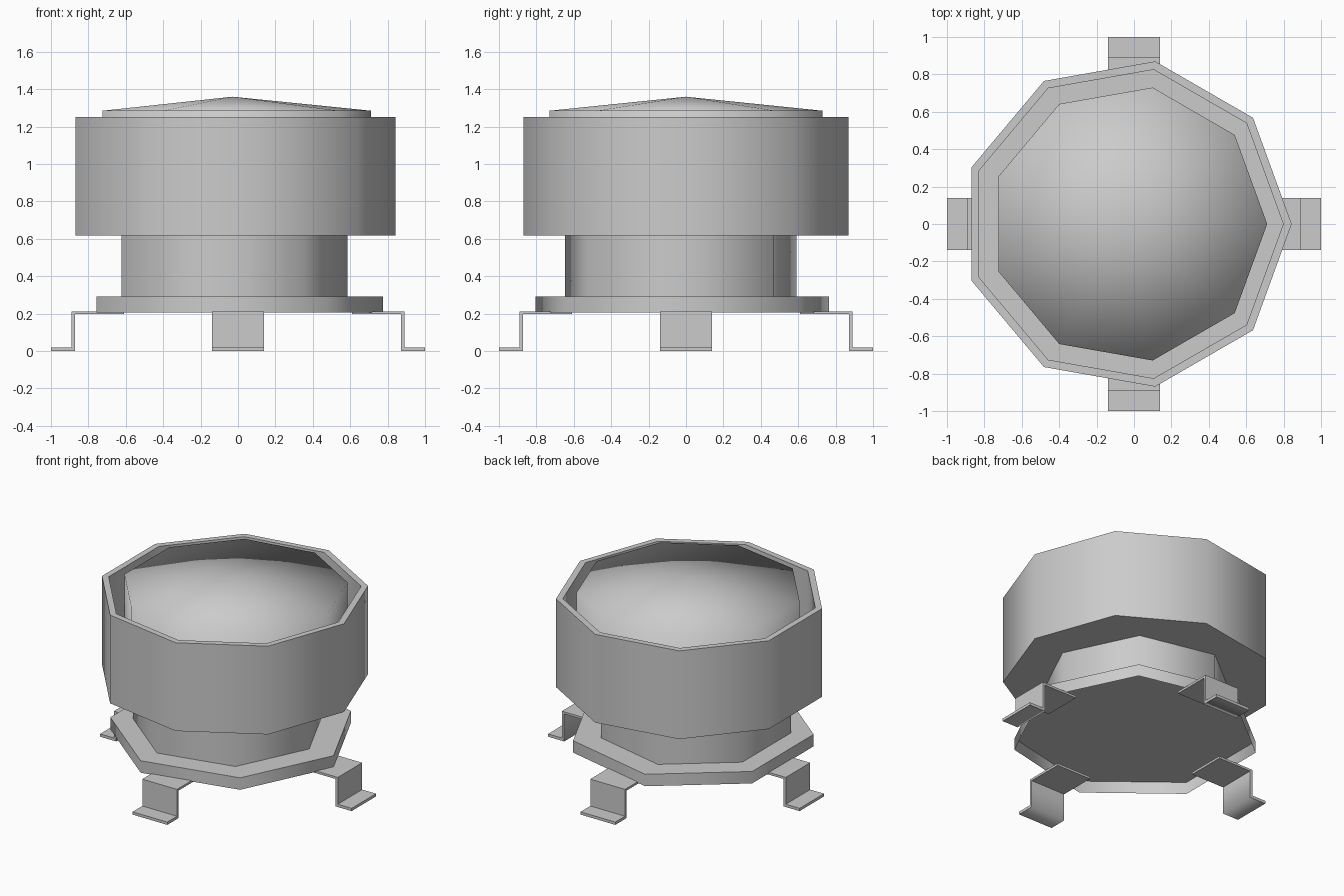
import bpy, bmesh, math

cube = bpy.data.objects.get("Cube")
if cube:
    bpy.data.objects.remove(cube, do_unlink=True)

# Single grey finish
grey = bpy.data.materials.new("plain grey")
grey.use_nodes = True
COLOR = (0.6, 0.6, 0.6, 1)
grey.diffuse_color = COLOR
grey.node_tree.nodes["Principled BSDF"].inputs["Base Color"].default_value = COLOR


def finish(name, bm, smooth_angle=None):
    mesh = bpy.data.meshes.new(name)
    bm.to_mesh(mesh)
    bm.free()
    mesh.materials.append(grey)
    obj = bpy.data.objects.new(name, mesh)
    bpy.context.collection.objects.link(obj)
    bpy.ops.object.select_all(action='DESELECT')
    obj.select_set(True)
    bpy.context.view_layer.objects.active = obj
    if smooth_angle is None:
        bpy.ops.object.shade_smooth()
    else:
        bpy.ops.object.shade_smooth_by_angle(angle=math.radians(smooth_angle))


def lathe(name, profile, sides, cx, cy=0, floor=False, lid=None, smooth_angle=60):
    """Stack polygon rings of (radius, z), with an optional flat floor
    and an optional lid that fans to a point at height lid."""
    bm = bmesh.new()
    rings = []
    for r, z in profile:
        angles = [math.tau * i / sides for i in range(sides)]
        rings.append([bm.verts.new((cx + r * math.cos(a), cy + r * math.sin(a), z))
                      for a in angles])
    for low, high in zip(rings, rings[1:]):
        for i in range(sides):
            j = (i + 1) % sides
            bm.faces.new((low[i], low[j], high[j], high[i]))
    if floor:
        bm.faces.new(rings[0][::-1])
    if lid is not None:
        apex = bm.verts.new((cx, cy, lid))
        for i in range(sides):
            bm.faces.new((rings[-1][i], rings[-1][(i + 1) % sides], apex))
    finish(name, bm, smooth_angle)


# Base plate, hollow underneath, and the neck on it
lathe("base_plate", [(0.805, 0.207), (0.805, 0.293)], 7, -0.031, -0.02, lid=0.293)
lathe("neck", [(0.635, 0.293), (0.635, 0.618)], 7, -0.05, -0.027)

# Open cup with a thin wall
lathe("cup", [(0.883, 0.618), (0.883, 1.252), (0.838, 1.252), (0.838, 0.618)],
      9, -0.04, floor=True)

# Domed core, softly shaded across its rim
lathe("domed_core", [(0.741, 0.618), (0.741, 1.285)], 9, -0.029, lid=1.36,
      smooth_angle=None)

# Four stepped brackets, each a bent strip
STEP = [(0.61, 0.197), (0.872, 0.197), (0.872, 0), (1, 0),
        (1, 0.02), (0.89, 0.02), (0.89, 0.213), (0.61, 0.213)]
SOFT_BEND = 2
for k, side in enumerate(("left", "back", "right", "front")):
    bm = bmesh.new()
    c, s = round(math.cos(k * math.pi / 2)), round(math.sin(k * math.pi / 2))
    ends = [[bm.verts.new((c * r - s * w, s * r + c * w, z)) for r, z in STEP]
            for w in (-0.138, 0.138)]
    bm.faces.new(ends[0])
    bm.faces.new(ends[1][::-1])
    for i in range(len(STEP)):
        j = (i + 1) % len(STEP)
        bm.faces.new((ends[0][i], ends[0][j], ends[1][j], ends[1][i]))
    bmesh.ops.recalc_face_normals(bm, faces=bm.faces)
    # Every edge is crisp except the bend under the foot
    for edge in bm.edges:
        edge.smooth = set(edge.verts) == {ends[0][SOFT_BEND], ends[1][SOFT_BEND]}
    finish(side + "_bracket", bm)
